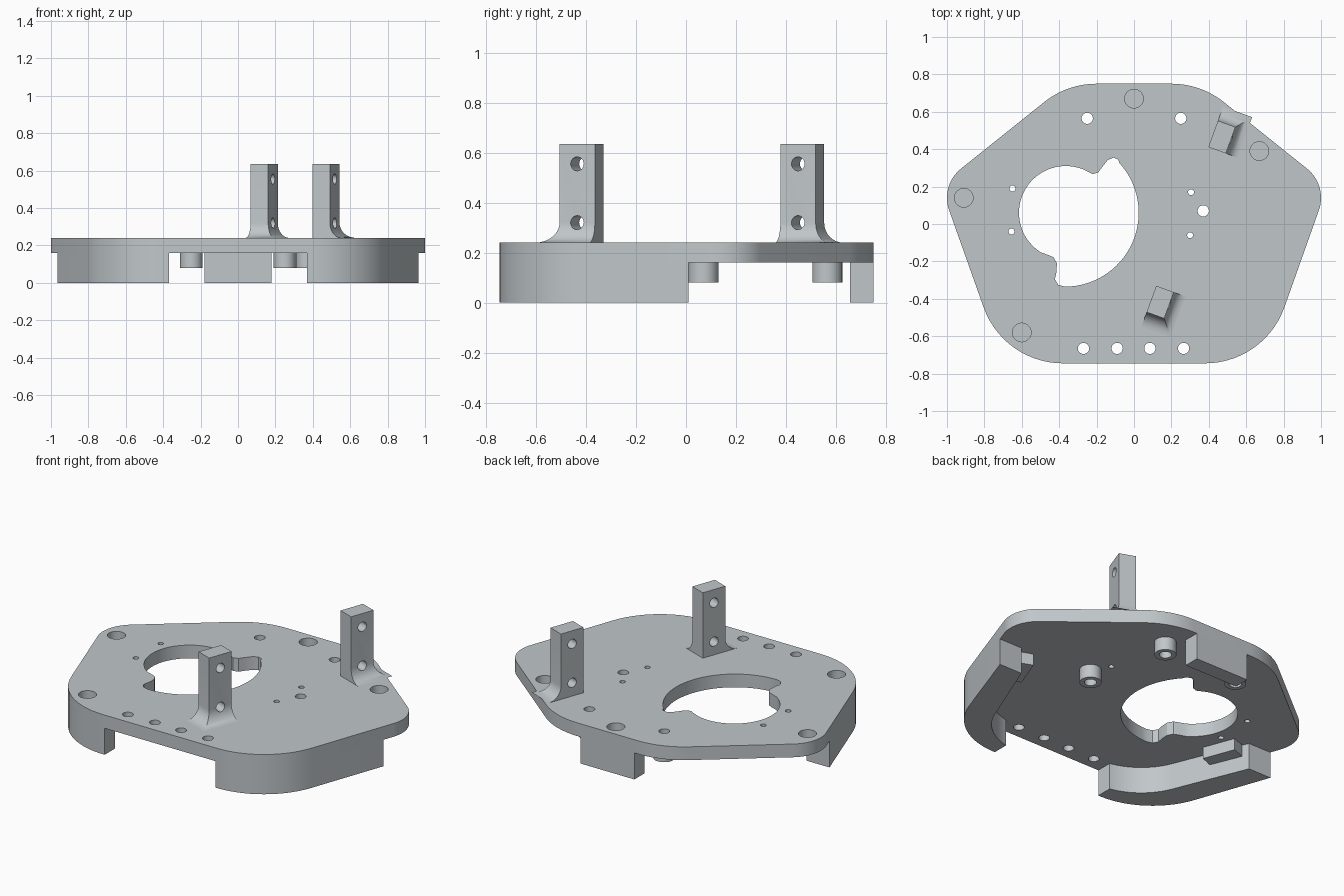
import bpy, bmesh, math
from mathutils import Matrix, Vector

if "Cube" in bpy.data.objects:
    bpy.data.objects.remove(bpy.data.objects["Cube"])

GREY = bpy.data.materials.new("light_grey")
GREY.diffuse_color = (0.53, 0.57, 0.59, 1)
GREY.use_nodes = True
GREY.node_tree.nodes["Principled BSDF"].inputs["Base Color"].default_value = GREY.diffuse_color


def circle(x, y, r, n=32):
    return [(x + r * math.cos(2 * math.pi * i / n), y + r * math.sin(2 * math.pi * i / n)) for i in range(n)]


def arc(x, y, r, a0, a1, n):
    step = math.radians(a1 - a0) / n
    a0 = math.radians(a0)
    return [(x + r * math.cos(a0 + step * i), y + r * math.sin(a0 + step * i)) for i in range(n + 1)]


def hull(circles):
    """Outline wrapped tightly around circles listed counter-clockwise."""
    normals = []
    for (x0, y0, r0), (x1, y1, r1) in zip(circles, circles[1:] + circles[:1]):
        dx, dy = x1 - x0, y1 - y0
        normals.append(math.atan2(dy, dx) - math.acos((r0 - r1) / math.hypot(dx, dy)))
    pts = []
    for i, (x, y, r) in enumerate(circles):
        a0, a1 = normals[i - 1], normals[i]
        while a1 < a0:
            a1 += 2 * math.pi
        pts += arc(x, y, r, math.degrees(a0), math.degrees(a1), 14)
    return pts


def rect(x0, y0, x1, y1):
    return [(x0, y0), (x1, y0), (x1, y1), (x0, y1)]


def prisms(name, items):
    """One object holding upright prisms: (outline, z0, z1)."""
    bm = bmesh.new()
    for pts, z0, z1 in items:
        lo = [bm.verts.new((x, y, z0)) for x, y in pts]
        hi = [bm.verts.new((x, y, z1)) for x, y in pts]
        bm.faces.new(lo[::-1])
        bm.faces.new(hi)
        n = len(pts)
        for i in range(n):
            j = (i + 1) % n
            bm.faces.new((lo[i], lo[j], hi[j], hi[i]))
    return to_object(name, bm)


def to_object(name, bm):
    bmesh.ops.recalc_face_normals(bm, faces=bm.faces)
    mesh = bpy.data.meshes.new(name)
    bm.to_mesh(mesh)
    bm.free()
    mesh.materials.append(GREY)
    ob = bpy.data.objects.new(name, mesh)
    bpy.context.collection.objects.link(ob)
    return ob


def select(ob):
    bpy.ops.object.select_all(action='DESELECT')
    ob.select_set(True)
    bpy.context.view_layer.objects.active = ob


def boolean(ob, cutter, operation='DIFFERENCE'):
    select(ob)
    mod = ob.modifiers.new("cut", 'BOOLEAN')
    mod.object, mod.operation, mod.solver = cutter, operation, 'EXACT'
    bpy.ops.object.modifier_apply(modifier=mod.name)
    bpy.data.objects.remove(cutter)


def smooth(ob):
    select(ob)
    bpy.ops.object.shade_smooth_by_angle(angle=math.radians(30))


BOTTOM, TOP = 0.16, 0.24
outline = hull([(0.2, 0.3, 0.45), (-0.2, 0.3, 0.45), (-0.8, 0.14, 0.2),
                (-0.38, -0.295, 0.45), (0.38, -0.295, 0.45), (0.8, 0.14, 0.2)])
inner = hull([(0.2, 0.3, 0.355), (-0.2, 0.3, 0.355), (-0.65, 0.14, 0.2),
              (-0.3, -0.295, 0.36), (0.3, -0.295, 0.36), (0.65, 0.14, 0.2)])

# Base plate with central opening, screw holes and shallow round pockets
opening = (arc(-0.37, 0.06, 0.395, -90, 42, 30)
           + [(-0.085, 0.345), (-0.11, 0.355), (-0.14, 0.342), (-0.17, 0.305),
              (-0.19, 0.277), (-0.22, 0.267)]
           + arc(-0.365, 0.06, 0.25, 64, 238, 36)
           + [(-0.46, -0.165), (-0.43, -0.178), (-0.412, -0.21), (-0.415, -0.26),
              (-0.423, -0.295), (-0.405, -0.325)])
boss_spots = [(-0.25, 0.565), (0.25, 0.565), (0.37, 0.07)]
screws = boss_spots + [(x, -0.665) for x in (-0.27, -0.09, 0.085, 0.265)]
pins = [(-0.65, 0.19), (-0.655, -0.04), (0.305, 0.17), (0.3, -0.06)]
pockets = [(0, 0.67), (-0.91, 0.14), (0.67, 0.39), (-0.6, -0.58)]
plate = prisms("base_plate", [(outline, BOTTOM, TOP)])
boolean(plate, prisms("plate_cutter",
        [(opening, 0, 0.4)]
        + [(circle(x, y, 0.03), 0, 0.4) for x, y in screws]
        + [(circle(x, y, 0.016, 16), 0, 0.4) for x, y in pins]
        + [(circle(x, y, 0.05), 0.19, 0.4) for x, y in pockets]))
smooth(plate)

# Skirt walls under the plate: two front corners and a short back piece
walls = prisms("skirt_walls", [(outline, 0, BOTTOM)])
boolean(walls, prisms("inner_cutter", [(inner, -0.1, 0.3)]))
boolean(walls, prisms("wall_limits", [(rect(-1.2, -1, -0.37, 0.01), -0.1, 0.3),
                                      (rect(0.37, -1, 1.2, 0.01), -0.1, 0.3),
                                      (rect(-0.18, 0.5, 0.18, 1), -0.1, 0.3)]), 'INTERSECT')
smooth(walls)

# Lugs on the inside of the side walls
for side, s in (("left", -1), ("right", 1)):
    lug = prisms(side + "_lug", [(rect(-0.05, -0.1, 0.05, 0.1), 0.09, BOTTOM)])
    lug.location = (s * 0.73, -0.11, 0)
    lug.rotation_euler.z = -s * math.radians(20.7)

# Screw bosses under the plate
for i, (x, y) in enumerate(boss_spots):
    boss = prisms(f"screw_boss_{i + 1}", [(circle(x, y, 0.06), 0.08, BOTTOM)])
    boolean(boss, prisms("boss_cutter", [(circle(x, y, 0.034), 0, 0.3)]))
    smooth(boss)


# Upright posts: flared at the foot on two sides, two cross holes each
def post(name, x, y, flare):
    hx, hy, steps = 0.05, 0.075, 8
    levels = [(TOP + 0.08 * (1 - math.cos(a)), 1 - math.sin(a))
              for a in (math.pi / 2 * i / steps for i in range(steps + 1))] + [(0.635, 0)]
    bm = bmesh.new()
    rings = []
    for z, f in levels:
        x1 = hx + 0.065 * f
        y0 = -hy - (0.08 * f if flare < 0 else 0)
        y1 = hy + (0.08 * f if flare > 0 else 0)
        rings.append([bm.verts.new((px, py, z)) for px, py in rect(-hx, y0, x1, y1)])
    for a, b in zip(rings, rings[1:]):
        for i in range(4):
            j = (i + 1) % 4
            bm.faces.new((a[i], a[j], b[j], b[i]))
    bm.faces.new(rings[0][::-1])
    bm.faces.new(rings[-1])
    ob = to_object(name, bm)
    cut = bmesh.new()
    for z in (0.32, 0.555):
        bmesh.ops.create_cone(cut, cap_ends=True, segments=24, radius1=0.028, radius2=0.028, depth=0.5,
                              matrix=Matrix.Translation(Vector((0, 0, z))) @ Matrix.Rotation(math.pi / 2, 4, 'Y'))
    boolean(ob, to_object("post_cutter", cut))
    ob.location = (x, y, 0)
    ob.rotation_euler.z = math.radians(-20)
    smooth(ob)


post("front_post", 0.14, -0.418, -1)
post("back_post", 0.47, 0.465, 1)
